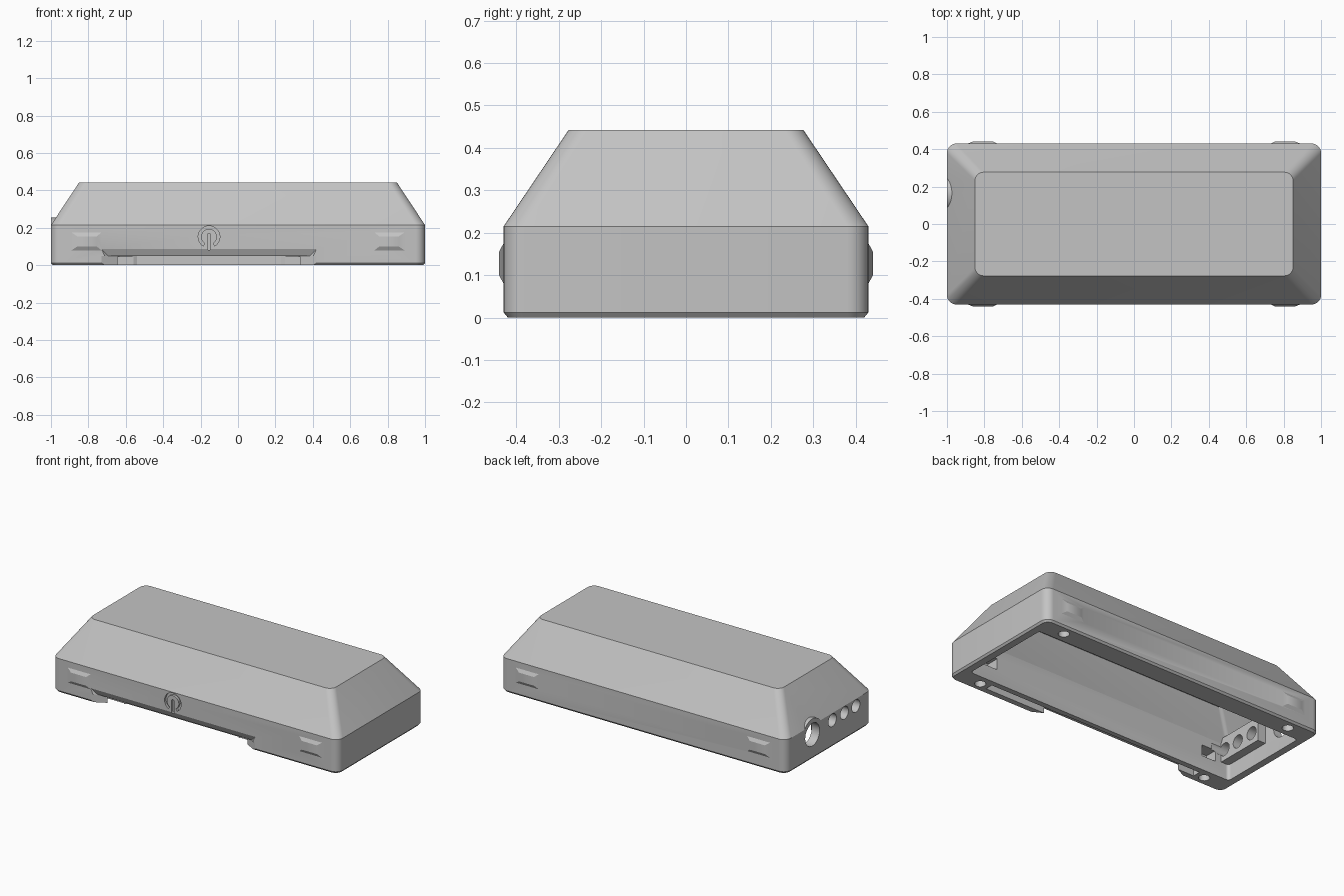
import bpy, bmesh
from math import sin, cos, pi, radians
from mathutils import Matrix, Vector

if "Cube" in bpy.data.objects:
    bpy.data.objects.remove(bpy.data.objects["Cube"])

grey = bpy.data.materials.new("plain grey")
grey.use_nodes = True
COLOUR = (0.55, 0.55, 0.55, 1)
grey.diffuse_color = COLOUR
grey.node_tree.nodes["Principled BSDF"].inputs["Base Color"].default_value = COLOUR


def finish(name, bm):
    bmesh.ops.recalc_face_normals(bm, faces=bm.faces)
    mesh = bpy.data.meshes.new(name)
    bm.to_mesh(mesh)
    bm.free()
    mesh.materials.append(grey)
    obj = bpy.data.objects.new(name, mesh)
    bpy.context.collection.objects.link(obj)
    return obj


def rounded_rect(hx, hy, r, z, steps=8):
    pts = []
    for q, (sx, sy) in enumerate([(1, 1), (-1, 1), (-1, -1), (1, -1)]):
        for i in range(steps + 1):
            a = (q + i / steps) * pi / 2
            pts.append((sx * (hx - r) + r * cos(a), sy * (hy - r) + r * sin(a), z))
    return pts


def loft(name, rings):
    bm = bmesh.new()
    loops = [[bm.verts.new(p) for p in ring] for ring in rings]
    n = len(loops[0])
    for a, b in zip(loops, loops[1:]):
        for i in range(n):
            bm.faces.new((a[i], a[(i + 1) % n], b[(i + 1) % n], b[i]))
    bm.faces.new(loops[0])
    bm.faces.new(loops[-1])
    return finish(name, bm)


def hull(name, pts):
    bm = bmesh.new()
    for p in pts:
        bm.verts.new(p)
    bmesh.ops.convex_hull(bm, input=bm.verts)
    bmesh.ops.dissolve_limit(bm, angle_limit=0.01, verts=bm.verts, edges=bm.edges)
    return finish(name, bm)


def box(name, x, y, z):
    return hull(name, [(a, b, c) for a in x for b in y for c in z])


def rod(name, centre, r, length, axis):
    bm = bmesh.new()
    turn = Vector((0, 0, 1)).rotation_difference(Vector(axis)).to_matrix().to_4x4()
    bmesh.ops.create_cone(bm, cap_ends=True, segments=32, radius1=r, radius2=r,
                          depth=length, matrix=Matrix.Translation(centre) @ turn)
    return finish(name, bm)


def combine(target, tool, operation):
    tool.hide_render = True
    mod = target.modifiers.new("combine", "BOOLEAN")
    mod.operation, mod.solver, mod.object = operation, "EXACT", tool
    bpy.context.view_layer.objects.active = target
    bpy.ops.object.modifier_apply(modifier=mod.name)
    bpy.data.objects.remove(tool)


def cut(tool):
    combine(shell, tool, "DIFFERENCE")


def join(tool):
    combine(shell, tool, "UNION")


# Outer shell: chamfered foot, upright walls, sloped roof
shell = loft("case_shell", [rounded_rect(0.99, 0.42, 0.04, 0),
                            rounded_rect(1, 0.43, 0.05, 0.012),
                            rounded_rect(1, 0.43, 0.05, 0.215),
                            rounded_rect(0.85, 0.277, 0.045, 0.442)])

# Raised collar around the large socket
PORTS = [(0.165, 0.155, 0.072), (-0.035, 0.17, 0.04), (-0.155, 0.17, 0.04), (-0.27, 0.17, 0.04)]
join(rod("socket_collar", (-0.92, 0.165, 0.155), 0.1, 0.16, (1, 0, 0)))

# Grip bumps on both long sides
for sx in (-1, 1):
    for sy in (-1, 1):
        inner = [(sx * x, sy * 0.41, z) for x in (0.72, 0.91) for z in (0.05, 0.205)]
        base = [(sx * x, sy * 0.43, z) for x in (0.73, 0.89) for z in (0.08, 0.175)]
        face = [(sx * x, sy * 0.441, z) for x in (0.755, 0.86) for z in (0.1, 0.155)]
        inner = [(x, sy * 0.41, z) for x, _, z in base]
        join(hull("grip_bump", inner + base + face))

# Hollow interior, open at the bottom
cut(loft("cavity", [rounded_rect(0.945, 0.30, 0.02, z) for z in (-0.05, 0.22)]
         + [rounded_rect(0.82, 0.22, 0.02, 0.39)]))

# Port block inside the socket end
join(box("port_block", (-0.96, -0.89), (-0.32, 0.02), (0.1, 0.25)))
for y, z, r in PORTS:
    cut(rod("port_hole", (-0.94, y, z), r, 0.24, (1, 0, 0)))

# Corner magnet holes and latch pockets behind the bumps
for sx in (-1, 1):
    for sy in (-1, 1):
        cut(rod("magnet_hole", (sx * 0.82, sy * 0.365, 0.01), 0.032, 0.08, (0, 0, 1)))
        cut(box("latch_pocket", (sx * 0.75, sx * 0.85), (sy * 0.25, sy * 0.38), (0.09, 0.16)))

# Finger notch under the front edge, with a chamfered lip
cut(hull("notch", [(x, y, z) for z in (-0.05, 0.05) for x, y in
                   ((0.458, -0.45), (0.23, -0.33), (-0.54, -0.33), (-0.768, -0.45))]))
cut(hull("notch_lip", [(x, y, z) for x, y, z in
                       ((0.38, -0.409, 0.045), (-0.69, -0.409, 0.045),
                        (0.42, -0.43, 0.087), (-0.73, -0.43, 0.087),
                        (0.42, -0.45, 0.1), (-0.73, -0.45, 0.1),
                        (0.42, -0.45, 0.045), (-0.73, -0.45, 0.045))]))

# Grooves in the foot beside the notch
for x in ((0.25, 0.76), (-0.76, -0.56)):
    cut(box("foot_groove", x, (-0.385, -0.335), (-0.05, 0.045)))

# Engraved power button: open ring and stem
BX, BZ, GAP = -0.155, 0.152, 32
ring = []
for y in (-0.46, -0.415):
    arc = []
    for r, order in ((0.058, 1), (0.042, -1)):
        side = []
        for i in range(25):
            a = radians(-90 + GAP + (360 - 2 * GAP) * i / 24)
            side.append((BX + r * cos(a), y, BZ + r * sin(a)))
        arc += side[::order]
    ring.append(arc)
cut(loft("button_ring", ring))
cut(hull("button_stem", [(BX + 0.009 * cos(i * pi / 8), y, z + 0.009 * sin(i * pi / 8))
                         for i in range(16) for y in (-0.46, -0.415) for z in (0.09, 0.16)]))

# Smooth rounded corners, sharp edges elsewhere
bpy.ops.object.select_all(action="DESELECT")
shell.select_set(True)
bpy.context.view_layer.objects.active = shell
bpy.ops.object.shade_smooth_by_angle(angle=radians(25))
